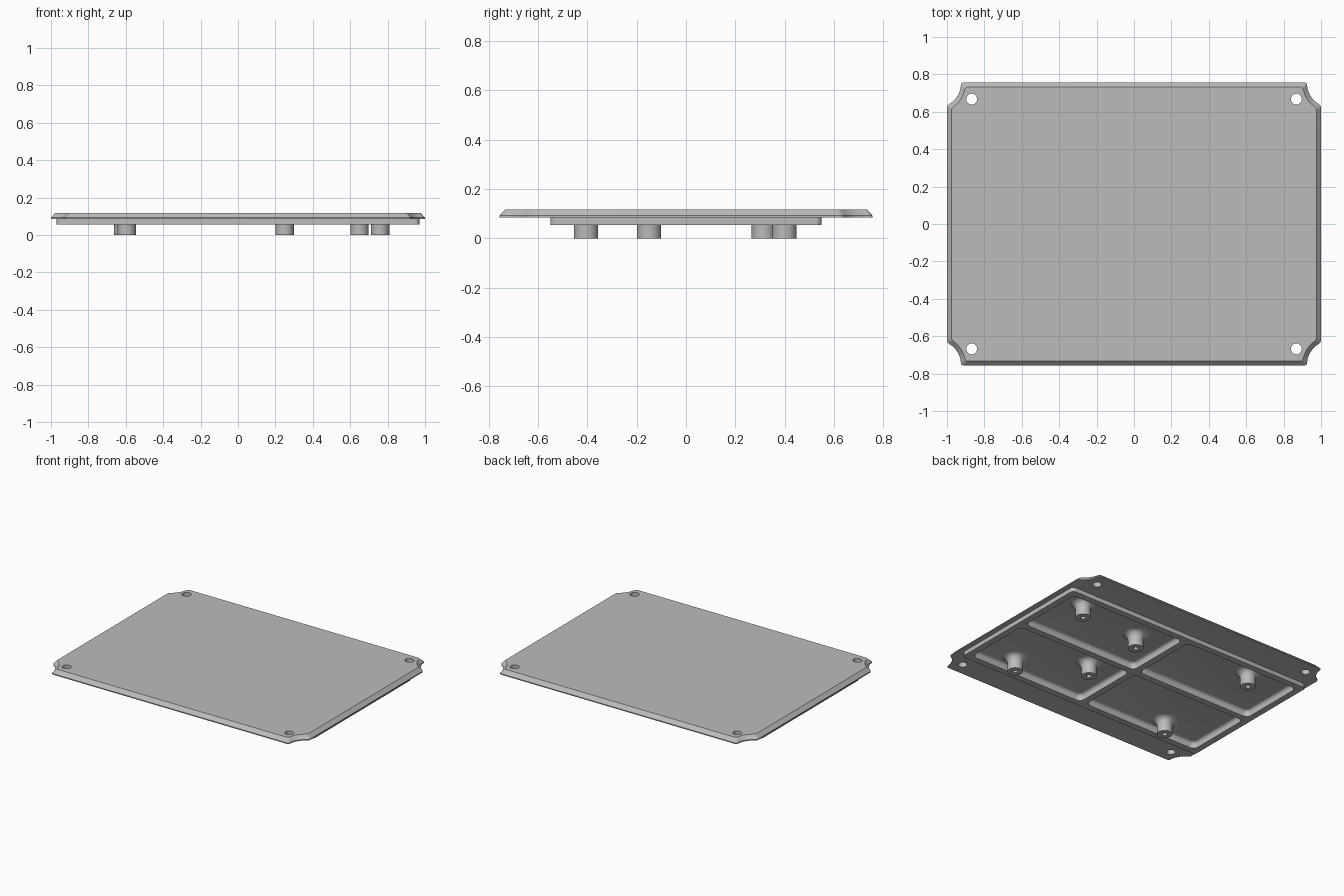
import bpy, bmesh
from math import sin, cos, pi, sqrt, atan2

cube = bpy.data.objects.get("Cube")
if cube:
    bpy.data.objects.remove(cube)

grey = bpy.data.materials.new("mid grey")
grey.use_nodes = True
COLOUR = (0.5, 0.5, 0.5, 1)
grey.diffuse_color = COLOUR
grey.node_tree.nodes["Principled BSDF"].inputs["Base Color"].default_value = COLOUR

HALF_X, HALF_Y = 1.0, 0.757
TOP, UNDER, RIB_Z, FLOOR = 0.118, 0.085, 0.055, 0.1


def loft(name, loops):
    """Closed solid through equal-length loops of 3D points."""
    bm = bmesh.new()
    rings = [[bm.verts.new(p) for p in loop] for loop in loops]
    n = len(rings[0])
    for low, high in zip(rings, rings[1:]):
        for i in range(n):
            j = (i + 1) % n
            bm.faces.new((low[i], low[j], high[j], high[i]))
    bm.faces.new(rings[0][::-1])
    bm.faces.new(rings[-1])
    bmesh.ops.recalc_face_normals(bm, faces=bm.faces)
    mesh = bpy.data.meshes.new(name)
    bm.to_mesh(mesh)
    bm.free()
    mesh.materials.append(grey)
    obj = bpy.data.objects.new(name, mesh)
    bpy.context.collection.objects.link(obj)
    return obj


def circle(x, y, r, z, n=32):
    return [(x + r * cos(2 * pi * i / n), y + r * sin(2 * pi * i / n), z) for i in range(n)]


def rounded_rect(cx, cy, hx, hy, r, z, steps=6):
    points = []
    for k, (sx, sy) in enumerate(((1, 1), (-1, 1), (-1, -1), (1, -1))):
        for i in range(steps + 1):
            a = (k + i / steps) * pi / 2
            points.append((cx + sx * (hx - r) + r * cos(a), cy + sy * (hy - r) + r * sin(a), z))
    return points


def plate_outline(inset, z, steps=12):
    """Rectangle with a concave scoop at each corner, softened at both ends."""
    hx, hy = HALF_X - inset, HALF_Y - inset
    cx, cy, r, soft = 1.054, 0.752, 0.129 + inset, 0.016
    y_end = cy - sqrt(r * r - (hx - cx) ** 2)
    x_end = cx - sqrt(r * r - (hy - cy) ** 2)
    a0 = atan2(y_end - cy, hx - cx) % (2 * pi) - soft / r
    a1 = atan2(hy - cy, x_end - cx) % (2 * pi) + soft / r
    arc = [(cx + r * cos(a0 + (a1 - a0) * i / steps), cy + r * sin(a0 + (a1 - a0) * i / steps))
           for i in range(steps + 1)]

    def soften(p, corner, q):
        return [tuple((1 - t) ** 2 * p[k] + 2 * t * (1 - t) * corner[k] + t * t * q[k] for k in (0, 1))
                for t in (0, 0.25, 0.5, 0.75)]

    side, back = (hx, y_end - soft), (x_end - soft, hy)
    corner = soften(side, (hx, y_end), arc[0]) + arc
    corner += soften(back, (x_end, hy), arc[-1])[::-1]
    points = []
    for sx, sy in ((1, 1), (-1, 1), (-1, -1), (1, -1)):
        quarter = corner if sx * sy > 0 else corner[::-1]
        points += [(sx * x, sy * y, z) for x, y in quarter]
    return points


def boolean(obj, cutter, operation):
    mod = obj.modifiers.new(cutter.name, "BOOLEAN")
    mod.operation, mod.object, mod.solver = operation, cutter, "EXACT"
    bpy.context.view_layer.objects.active = obj
    bpy.ops.object.modifier_apply(modifier=mod.name)
    bpy.data.objects.remove(cutter)


def smooth(obj):
    bpy.ops.object.select_all(action="DESELECT")
    obj.select_set(True)
    bpy.context.view_layer.objects.active = obj
    bpy.ops.object.shade_smooth_by_angle(angle=0.5)


# Cover plate with chamfered top edge
plate = loft("cover_plate", [plate_outline(0, UNDER), plate_outline(0, 0.092),
                             plate_outline(0.024, TOP)])

# Raised rib block on the underside
RIB_X, RIB_Y, RIB_W = 0.97, 0.55, 0.045
block = loft("rib_block", [rounded_rect(0, 0, RIB_X, RIB_Y, 0.025, z) for z in (RIB_Z, 0.09)])
boolean(plate, block, "UNION")

# Four pockets leave the outer frame and the crossing ribs
px, py = (RIB_X - 1.5 * RIB_W) / 2, (RIB_Y - 1.5 * RIB_W) / 2
fillet = 0.02
for sx in (1, -1):
    for sy in (1, -1):
        cx, cy = sx * (px + RIB_W / 2), sy * (py + RIB_W / 2)
        loops = [rounded_rect(cx, cy, px, py, 0.035, RIB_Z - 0.02)]
        for i in range(5):
            a = i / 4 * pi / 2
            d = fillet * (1 - cos(a))
            loops.append(rounded_rect(cx, cy, px - d, py - d, 0.035 - d,
                                      FLOOR - fillet * (1 - sin(a))))
        boolean(plate, loft("pocket_cutter", loops), "DIFFERENCE")

        # Corner screw hole
        hole = loft("hole_cutter", [circle(sx * 0.868, sy * 0.668, 0.029, z) for z in (0.05, 0.15)])
        boolean(plate, hole, "DIFFERENCE")
smooth(plate)

# Flared standoffs with blind screw holes
STANDOFFS = [(0.76, 0.4), (0.25, 0.315), (0.65, -0.405), (0.25, -0.15), (-0.613, 0.4), (-0.595, -0.405)]
R, FLARE = 0.049, 0.042
profile = [(0.016, 0.04), (0.016, 0), (R, 0), (R, FLOOR - FLARE)]
for i in range(1, 7):
    a = i / 6 * pi / 2
    profile.append((R + FLARE * (1 - cos(a)), FLOOR - FLARE * (1 - sin(a))))
profile.append((R + FLARE, FLOOR + 0.004))
for number, (x, y) in enumerate(STANDOFFS, 1):
    smooth(loft(f"standoff_{number}", [circle(x, y, r, z) for r, z in profile]))
